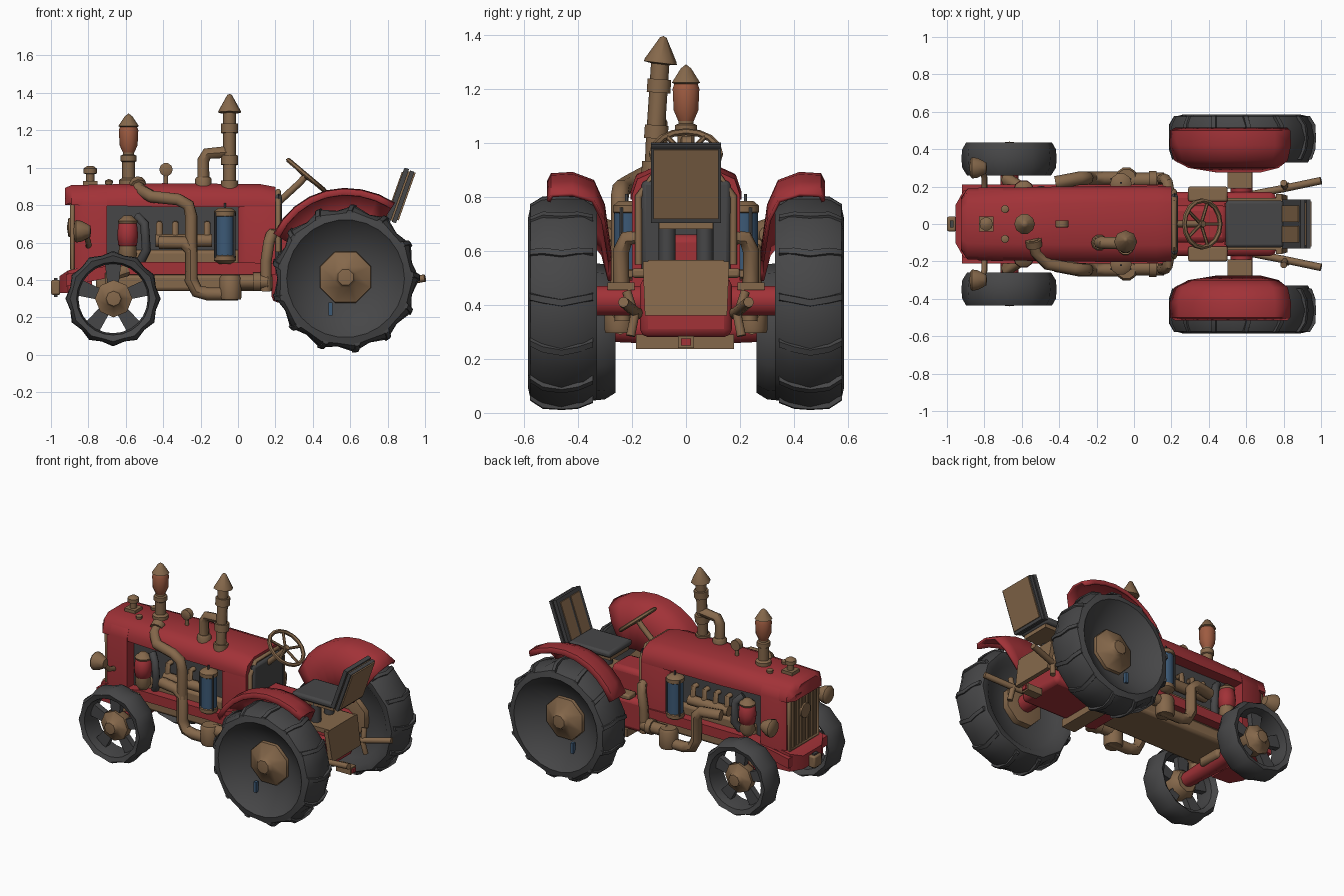
import bpy, bmesh, math
from mathutils import Vector

if "Cube" in bpy.data.objects:
    bpy.data.objects.remove(bpy.data.objects["Cube"])

def mat(name, r, g, b):
    m = bpy.data.materials.new(name)
    m.diffuse_color = (r, g, b, 1)
    m.use_nodes = True
    m.node_tree.nodes["Principled BSDF"].inputs["Base Color"].default_value = m.diffuse_color
    return m

RED = mat("red paint", .36, .032, .039)
BROWN = mat("brown metal", .235, .138, .07)
DARK = mat("dark rubber", .062, .062, .064)
BLUE = mat("blue glass", .045, .10, .18)
RUST = mat("rust orange", .34, .105, .052)

def finish(name, me, m):
    bm = bmesh.new()
    bm.from_mesh(me)
    bmesh.ops.remove_doubles(bm, verts=bm.verts, dist=1e-5)
    bmesh.ops.recalc_face_normals(bm, faces=bm.faces)
    bm.to_mesh(me)
    bm.free()
    me.materials.clear()
    me.materials.append(m)
    ob = bpy.data.objects.new(name, me)
    bpy.context.collection.objects.link(ob)
    return ob

def mesh(name, verts, faces, m):
    me = bpy.data.meshes.new(name)
    me.from_pydata([tuple(v) for v in verts], [], faces)
    return finish(name, me, m)

def loft(name, rings, m, closed=True, caps=True):
    """Skin equal-length rings of points; closed wraps around each ring."""
    n = len(rings[0])
    faces = [(i*n+j, i*n+(j+1) % n, (i+1)*n+(j+1) % n, (i+1)*n+j)
             for i in range(len(rings)-1) for j in range(n if closed else n-1)]
    if caps:
        faces += [tuple(range(n)), tuple(range((len(rings)-1)*n, len(rings)*n))]
    return mesh(name, [p for r in rings for p in r], faces, m)

def box(name, x, y, z, m, bevel=.0):
    """Box from (min, max) pairs."""
    ob = loft(name, [[(a, y[0], z[0]), (a, y[1], z[0]), (a, y[1], z[1]), (a, y[0], z[1])] for a in x], m)
    if bevel:
        b = ob.modifiers.new("bevel", 'BEVEL')
        b.width = bevel
        b.segments = 2
    return ob

def lathe(name, prof, loc, m, axis=(0, 0, 1), n=10, ring=False, phase=0.0):
    """Spin (radius, height[, tooth drop]) about an axis; odd segments drop by the tooth depth."""
    q = Vector((0, 0, 1)).rotation_difference(Vector(axis))
    rings = []
    for p in prof + (prof[:1] if ring else []):
        drop = p[2] if len(p) > 2 else 0
        row = []
        for k in range(n):
            a, r = 2*math.pi*(k+phase)/n, p[0] - drop*(k % 2)
            row.append(Vector(loc) + q @ Vector((r*math.cos(a), r*math.sin(a), p[1])))
        rings.append(row)
    return loft(name, rings, m, caps=not ring)

def tube(name, pts, r, m, cyclic=False, res=2):
    cu = bpy.data.curves.new(name, 'CURVE')
    cu.dimensions, cu.bevel_depth, cu.bevel_resolution, cu.use_fill_caps = '3D', r, res, True
    sp = cu.splines.new('POLY')
    sp.points.add(len(pts)-1)
    for p, c in zip(sp.points, pts):
        p.co = (*c, 1)
    sp.use_cyclic_u = cyclic
    tmp = bpy.data.objects.new(name, cu)
    bpy.context.collection.objects.link(tmp)
    me = bpy.data.meshes.new_from_object(tmp.evaluated_get(bpy.context.evaluated_depsgraph_get()))
    bpy.data.objects.remove(tmp)
    return finish(name, me, m)

# Hood: arched top, front cowl, rear cowl
def arch(x, w, z0, top):
    half = [(1, z0), (1, top-.10), (.9, top-.04), (.55, top-.008)]
    return [(x, w*a, z) for a, z in half] + [(x, -w*a, z) for a, z in half[::-1]]

loft("hood_top", [arch(-.925, .14, .84, .90), arch(-.89, .19, .80, .915), arch(-.4, .20, .79, .925),
                  arch(.12, .205, .79, .92), arch(.20, .20, .79, .905)], RED)
loft("front_cowl", [arch(-.875, .165, .46, .90), arch(-.83, .195, .46, .91), arch(-.70, .198, .47, .91)], RED)
loft("rear_cowl", [arch(.0, .17, .48, .89), arch(.04, .20, .48, .91), arch(.20, .20, .48, .90)], RED)
box("dash_panel", (.2, .235), (-.165, .165), (.5, .86), DARK, .02)
tube("dash_rim", [(.215, -.175, .55), (.215, -.175, .80), (.215, -.12, .875), (.215, .12, .875),
                  (.215, .175, .80), (.215, .175, .55)], .014, BROWN)
loft("nose_block", [[(x, y, z) for y, z in ((-w, .33), (w, .33), (w, t), (-w, t))]
                    for x, w, t in ((-.955, .10, .42), (-.91, .18, .45), (-.78, .19, .48))], RED)
box("tow_hook", (-1.0, -.95), (-.04, .04), (.32, .40), BROWN, .01)
box("tow_hook_pin", (-.985, -.965), (-.02, .02), (.31, .41), DARK)

# Grille
box("grille_back", (-.885, -.86), (-.14, .14), (.46, .85), DARK)
for k in range(9):
    y = -.12 + .03*k
    box("grille_bar", (-.897, -.88), (y-.008, y+.008), (.47, .83), BROWN)
tube("grille_frame", [(-.885, -.15, .46), (-.885, -.15, .80), (-.885, -.09, .86), (-.885, .09, .86),
                      (-.885, .15, .80), (-.885, .15, .46)], .014, BROWN, True)
lathe("grille_disc", [(0, -.01), (.05, -.01), (.05, .012), (0, .02)], (-.895, 0, .68), BROWN, (-1, 0, 0))

# Engine block, sump, frame and transmission
box("engine_block", (-.70, .02), (-.12, .12), (.40, .80), DARK)
box("engine_crankcase", (-.62, .05), (-.15, .15), (.42, .56), BROWN, .02)
box("sump", (-.76, .22), (-.15, .15), (.34, .43), BROWN, .02)
box("gearbox", (.18, .76), (-.17, .17), (.28, .50), RED, .03)
box("gearbox_plate", (.32, .42), (-.185, .178), (.236, .29), BROWN)
box("transmission_tunnel", (.2, .50), (-.10, .10), (.48, .66), RED, .03)
loft("seat_base_plate", [[(x, -w, z), (x, w, z), (x+.03, w, z), (x+.03, -w, z)]
                         for z, x, w in ((.36, .79, .152), (.56, .76, .16))], BROWN)
box("seat_base_top", (.50, .79), (-.14, .14), (.535, .565), BROWN)
box("seat_base_core", (.48, .74), (-.11, .11), (.48, .54), RED)
box("drawbar_hitch", (.76, .87), (-.03, .03), (.24, .285), BROWN)
box("drawbar_pin", (.87, .88), (-.018, .018), (.25, .275), RED)
lathe("rear_axle", [(.058, -.36), (.058, .36)], (.575, 0, .415), RED, (0, 1, 0), 10)
lathe("front_axle", [(.045, -.32), (.06, 0), (.045, .32)], (-.665, 0, .31), RED, (0, 1, 0), 8)
box("front_axle_mount", (-.74, -.59), (-.09, .09), (.29, .42), BROWN, .02)

# Everything mirrored left and right
for s in (-1, 1):
    side = "left_" if s < 0 else "right_"
    ax = (0, s, 0)
    # rear wheel: lugged tyre with dished face
    lathe(side+"rear_tyre", [(0, .40), (.13, .40), (.27, .37), (.31, .335), (.355, .33, .01), (.385, .38, .022), (.395, .46, .03),
          (.385, .53, .022), (.36, .575, .012), (.315, .585), (.285, .555), (.15, .47), (0, .47)],
          (.575, 0, .407), DARK, ax, 26)
    lathe(side+"rear_hub", [(0, .34), (.14, .36), (.15, .46), (.145, .49), (.06, .53), (.045, .555), (0, .56)],
          (.575, 0, .415), BROWN, ax, 8, phase=.5)
    for k in range(13):
        a = 2*math.pi*k/13
        def rim(r, y, da):
            return (.575+r*math.cos(a+da), s*y, .407+r*math.sin(a+da))
        loft(side+"rear_lug", [[rim(.35, y, d-.05), rim(t, y, d-.03), rim(t, y, d+.03), rim(.35, y, d+.05)]
             for y, d, t in ((.345, .06, .375), (.40, .03, .395), (.46, 0, .398), (.53, .03, .395), (.578, .06, .365))], DARK)
    box(side+"rear_valve", (.485, .505), sorted((s*.50, s*.525)), (.21, .28), BLUE)
    # front wheel: spoked
    lathe(side+"front_tyre", [(.19, .285), (.225, .26, .008), (.25, .30, .015), (.255, .35, .018), (.25, .40, .015),
          (.23, .435, .01), (.195, .425), (.185, .36)], (-.668, 0, .30), DARK, ax, 24, True)
    for k in range(5):
        a = math.pi/2 + 2*math.pi*k/5
        c, z = math.cos(a), math.sin(a)
        loft(side+"front_spoke", [[(-.668+r*c-w*z*e, s*y, .30+r*z+w*c*e) for e, y in ((-1, .33), (1, .33), (1, .37), (-1, .37))]
             for r, w in ((.06, .028), (.20, .045))], DARK)
    lathe(side+"front_hub", [(0, .29), (.07, .29), (.10, .33), (.10, .385), (.05, .41), (.04, .435), (0, .44)],
          (-.665, 0, .30), BROWN, ax, 8)
    tube(side+"front_knuckle", [(-.68, s*.24, .28), (-.68, s*.24, .42), (-.60, s*.19, .45)], .035, BROWN)
    # fender swept around rear wheel
    rings = []
    for k in range(9):
        a = math.radians(148 - 91*k/8)
        r = .455 + .03*math.sin(math.pi*min(1, k/5)/2)
        rings.append([(.575+q*math.cos(a), s*y, .407+q*math.sin(a)) for y, q in
                      ((.515, r-.035), (.50, r-.005), (.42, r), (.34, r-.03), (.30, r-.12), (.275, r-.30))])
    f = loft(side+"fender", rings, RED, False, False)
    f.modifiers.new("thick", 'SOLIDIFY').thickness = .014
    # headlight
    lathe(side+"headlight", [(0, -.05), (.03, -.045), (.055, 0), (.06, .03), (.05, .04), (0, .045)],
          (-.835, s*.30, .66), BROWN, (-1, 0, 0), 10)
    tube(side+"headlight_bracket", [(-.82, s*.30, .66), (-.80, s*.25, .60), (-.80, s*.18, .58)], .016, BROWN)
    # side beam and lower pipes
    loft(side+"side_beam", [[(x, s*y, z+dz) for y, dz in ((.13, -.035), (.21, -.035), (.21, .03), (.13, .03))]
         for x, z in ((-.92, .40), (-.60, .465), (-.1, .465), (.2, .46))], RED)
    tube(side+"side_pipe", [(-.42, s*.22, .60), (-.29, s*.245, .60), (-.25, s*.245, .56), (-.25, s*.245, .40),
         (-.22, s*.245, .34), (-.16, s*.245, .325), (.0, s*.245, .325)], .036, BROWN)
    lathe(side+"pipe_joint", [(.055, -.065), (.06, -.05), (.06, .05), (.05, .065)], (-.04, s*.245, .36), BROWN)
    tube(side+"step_pipe", [(-.02, s*.235, .39), (.16, s*.235, .39)], .04, BROWN)
    tube(side+"step_post", [(.15, s*.235, .34), (.15, s*.24, .50), (.165, s*.24, .60), (.18, s*.22, .645), (.19, s*.16, .65)], .03, BROWN)
    lathe(side+"step_flange", [(.05, -.02), (.05, .02)], (.10, s*.235, .39), BROWN, (1, 0, 0))
    # filters and engine fittings
    lathe(side+"blue_filter", [(.052, .53), (.052, .75)], (-.07, s*.215, 0), BLUE, n=12)
    for z in (.515, .755):
        lathe(side+"filter_cap", [(.03, z-.03), (.058, z-.012), (.058, z+.012), (.035, z+.03)], (-.07, s*.215, 0), BROWN)
    tube(side+"filter_rod", [(-.07, s*.22, .77), (-.07, s*.22, .81)], .006, DARK)
    for dx in (-.05, .05):
        tube(side+"filter_cage", [(-.07+dx, s*.24, .52), (-.07+dx, s*.24, .76)], .007, DARK, res=1)
    lathe(side+"red_canister", [(.03, .57), (.05, .585), (.056, .64), (.05, .70), (.03, .715)], (-.59, s*.18, 0), RED)
    lathe(side+"canister_cap", [(.045, .695), (.053, .715), (.02, .745)], (-.59, s*.18, 0), BROWN)
    lathe(side+"canister_base", [(.03, .50), (.05, .53), (.045, .59)], (-.59, s*.18, 0), BROWN)
    tube(side+"coolant_hose", [(-.54, s*.15, .74), (-.50, s*.18, .70), (-.49, s*.18, .56), (-.52, s*.15, .50)], .025, DARK)
    tube(side+"manifold", [(-.44, s*.16, .61), (-.14, s*.16, .61)], .035, BROWN)
    for k in range(4):
        tube(side+"manifold_port", [(-.42+.085*k, s*.10, .70), (-.42+.085*k, s*.155, .70), (-.42+.085*k, s*.16, .61)], .018, BROWN)
    # cockpit floor, lift arms and rear struts
    box(side+"foot_plate", (.29, .50), sorted((s*.12, s*.2)), (.50, .535), BROWN, .01)
    tube(side+"lift_arm", [(.62, s*.155, .36), (.80, s*.19, .375), (1.0, s*.232, .41)], .02, BROWN)
    tube(side+"lift_strut", [(.80, s*.22, .45), (.81, s*.19, .36), (.82, s*.205, .285)], .018, BROWN)
    box(side+"axle_bracket", (.50, .63), sorted((s*.19, s*.29)), (.455, .482), BROWN)
    tube(side+"seat_post", [(.64, s*.07, .55), (.64, s*.07, .71)], .032, DARK)

# Seat
box("seat_cushion", (.49, .80), (-.125, .125), (.705, .745), DARK, .015)
box("seat_plate", (.50, .79), (-.10, .10), (.68, .706), BROWN)
def slab(name, d0, d1, w, t0, t1, m):
    return loft(name, [[(.79+.10*t+d, y, .72+.28*t - .3*d) for d, y in ((d0, -w), (d0, w), (d1, w), (d1, -w))]
                       for t in (t0, t1)], m)
slab("backrest_front", 0, .025, .13, 0, 1, DARK)
slab("backrest_core", .025, .033, .115, .02, .96, BROWN)
slab("backrest_rear", .033, .055, .13, 0, .98, DARK)
for y in (-.055, .055):
    loft("backrest_cushion_panel", [[(.79+.10*t+d, y+e, .72+.28*t) for d, e in ((-.006, -.045), (-.006, .045), (.002, .045), (.002, -.045))]
         for t in (.08, .92)], BROWN)
slab("backrest_back_panel", .055, .063, .12, .06, .97, BROWN)

# Steering wheel and column
c, d, nrm = Vector((.365, 0, .96)), Vector((.765, 0, -.644)), Vector((.644, 0, .765))
def on_wheel(a, r=.125):
    return c + d*(r*math.cos(a)) + Vector((0, r*math.sin(a), 0))
tube("steering_wheel", [on_wheel(2*math.pi*k/16) for k in range(16)], .013, BROWN, True, 1)
for k in range(5):
    tube("steering_spoke", [c - nrm*.01, on_wheel(2*math.pi*k/5)], .009, BROWN, res=1)
tube("steering_column", [c + nrm*.01, c - nrm*.05, (.20, 0, .80)], .018, BROWN)

# Air cleaner stack
lathe("air_stack_pipe", [(.05, .90), (.05, .935), (.034, .945), (.034, 1.03), (.042, 1.035), (.042, 1.065),
                         (.03, 1.07), (.03, 1.09)], (-.585, 0, 0), BROWN)
lathe("air_stack_bowl", [(.03, 1.08), (.048, 1.12), (.052, 1.20), (.045, 1.22)], (-.585, 0, 0), RUST)
lathe("air_stack_cap", [(.042, 1.215), (.055, 1.222), (.02, 1.275), (0, 1.29)], (-.585, 0, 0), BROWN)

# Exhaust stack with elbow and conical cap
tube("exhaust_pipe", [(-.045, -.12, .88), (-.045, -.115, 1.0), (-.045, -.095, 1.30)], .034, BROWN)
for z, y in ((.905, -.12), (1.04, -.11), (1.21, -.10)):
    lathe("exhaust_collar", [(.046, -.025), (.046, .025)], (-.045, y, z), BROWN, (0, .07, 1))
lathe("exhaust_cap", [(0, -.01), (.062, 0), (.058, .012), (.012, .095), (0, .10)], (-.045, -.095, 1.295), BROWN, (0, .12, 1), 8)
tube("exhaust_elbow", [(-.185, -.10, .88), (-.185, -.10, 1.04), (-.165, -.10, 1.075), (-.045, -.105, 1.085)], .032, BROWN)
lathe("elbow_collar", [(.044, .89), (.044, .94), (.036, .95)], (-.185, -.10, 0), BROWN)

# Upper pipe, left side only
tube("upper_exhaust_pipe", [(-.54, -.08, .91), (-.525, -.15, .88), (-.46, -.215, .845), (-.32, -.24, .83),
     (-.265, -.245, .80), (-.25, -.245, .74), (-.25, -.245, .55)], .034, BROWN)
lathe("upper_pipe_collar", [(.045, -.02), (.045, .02)], (-.535, -.10, .905), BROWN, (.1, -.6, -.3))

# Hood fittings
box("radiator_cap_base", (-.83, -.75), (-.04, .04), (.90, .93), BROWN)
lathe("radiator_cap", [(.022, .92), (.022, .965), (.036, .97), (.036, .995), (.015, 1.01)], (-.79, 0, 0), BROWN)
tube("gauge_stem", [(-.385, 0, .91), (-.385, 0, .98)], .012, BROWN)
lathe("gauge", [(0, -.02), (.036, -.02), (.036, .015), (.026, .02), (0, .02)], (-.385, 0, .99), BROWN, (0, -1, 0))
for y in (.08, -.08):
    lathe("hood_knob", [(.018, .90), (.022, .93), (0, .94)], (-.69, y, 0), BROWN, n=8)

# Smooth shading with sharp edges kept
bpy.ops.object.select_all(action='SELECT')
bpy.context.view_layer.objects.active = bpy.context.selected_objects[0]
bpy.ops.object.shade_smooth_by_angle(angle=math.radians(47))
